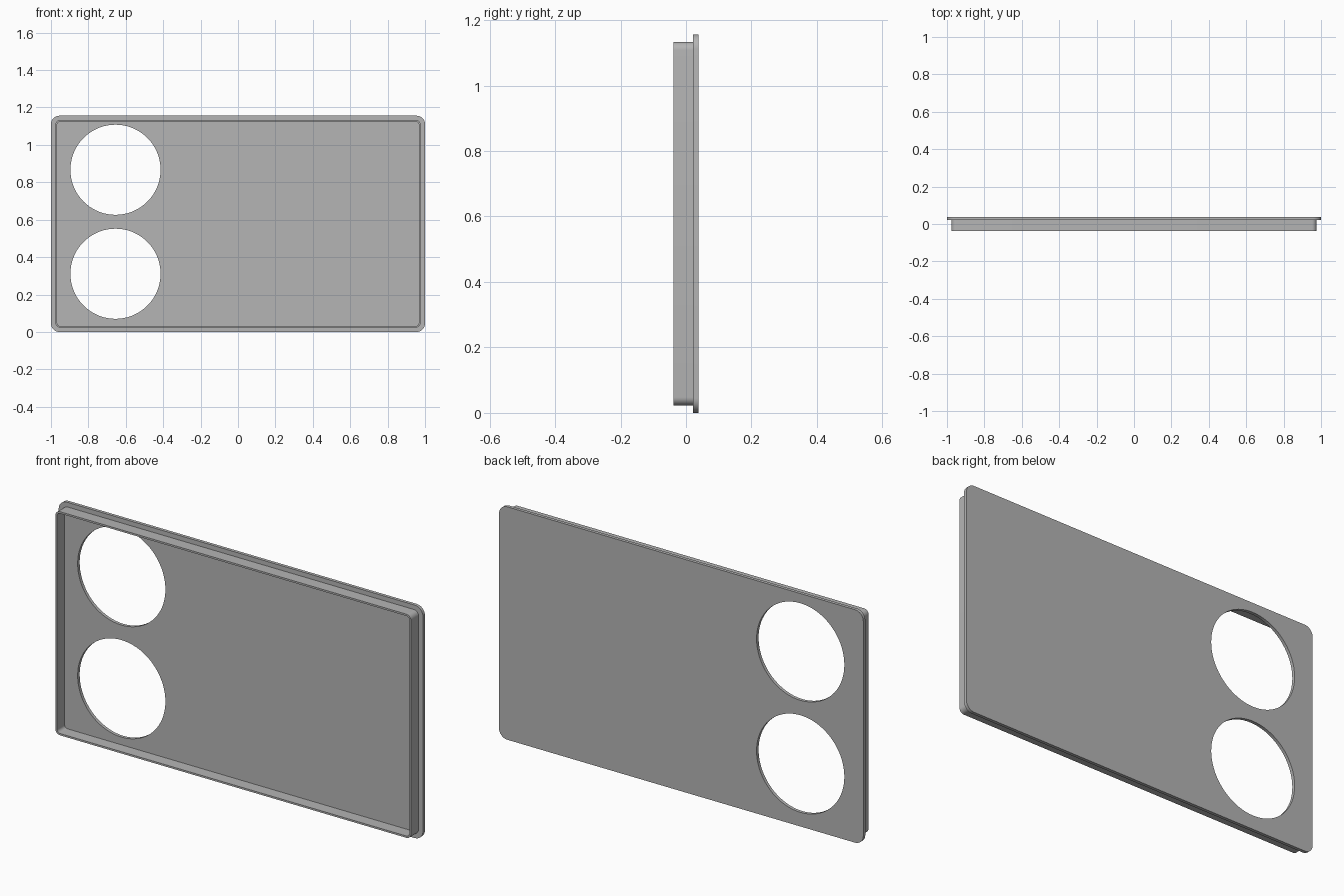
import bpy
import bmesh
from math import cos, sin, pi

if "Cube" in bpy.data.objects:
    bpy.data.objects.remove(bpy.data.objects["Cube"])

MID_Z = 0.578      # height of the panel centre
BACK_Y = 0.038     # rear surface of the plate
SEAM_Y = 0.022     # where the rim meets the plate
FRONT_Y = -0.038   # free edge of the rim

grey = bpy.data.materials.new("plain grey")
grey.use_nodes = True
colour = (0.46, 0.46, 0.46, 1)
grey.diffuse_color = colour
grey.node_tree.nodes["Principled BSDF"].inputs["Base Color"].default_value = colour


def rounded_rect(half_w, half_h, radius, steps=8):
    """Outline of a rounded rectangle in the xz plane."""
    points = []
    for quarter, (sx, sz) in enumerate([(1, 1), (-1, 1), (-1, -1), (1, -1)]):
        for i in range(steps + 1):
            a = (quarter + i / steps) * pi / 2
            points.append((sx * (half_w - radius) + radius * cos(a),
                           MID_Z + sz * (half_h - radius) + radius * sin(a)))
    return points


def circle(cx, cz, radius, steps=72):
    return [(cx + radius * cos(2 * pi * i / steps),
             cz + radius * sin(2 * pi * i / steps)) for i in range(steps)]


def slab(name, outlines, y0, y1):
    """Fill the first outline, leave the others open, and extrude in y."""
    bm = bmesh.new()
    edges = []
    for outline in outlines:
        verts = [bm.verts.new((x, y0, z)) for x, z in outline]
        edges += [bm.edges.new((v, verts[i - 1])) for i, v in enumerate(verts)]
    bmesh.ops.triangle_fill(bm, edges=edges, use_beauty=True)
    result = bmesh.ops.extrude_face_region(bm, geom=bm.faces[:])
    moved = [g for g in result["geom"] if isinstance(g, bmesh.types.BMVert)]
    bmesh.ops.translate(bm, verts=moved, vec=(0, y1 - y0, 0))
    bmesh.ops.recalc_face_normals(bm, faces=bm.faces[:])
    mesh = bpy.data.meshes.new(name)
    bm.to_mesh(mesh)
    bm.free()
    mesh.materials.append(grey)
    obj = bpy.data.objects.new(name, mesh)
    bpy.context.collection.objects.link(obj)
    bpy.ops.object.select_all(action="DESELECT")
    obj.select_set(True)
    bpy.context.view_layer.objects.active = obj
    bpy.ops.object.shade_smooth_by_angle()
    return obj


# Back plate with two round openings
holes = [circle(-0.655, z, 0.241) for z in (0.311, 0.867)]
slab("back_plate", [rounded_rect(1, MID_Z, 0.045)] + holes, SEAM_Y, BACK_Y)

# Thin raised rim set in from the plate edge
slab("front_rim", [rounded_rect(0.976, 0.555, 0.025),
                   rounded_rect(0.967, 0.546, 0.016)], FRONT_Y, SEAM_Y)
